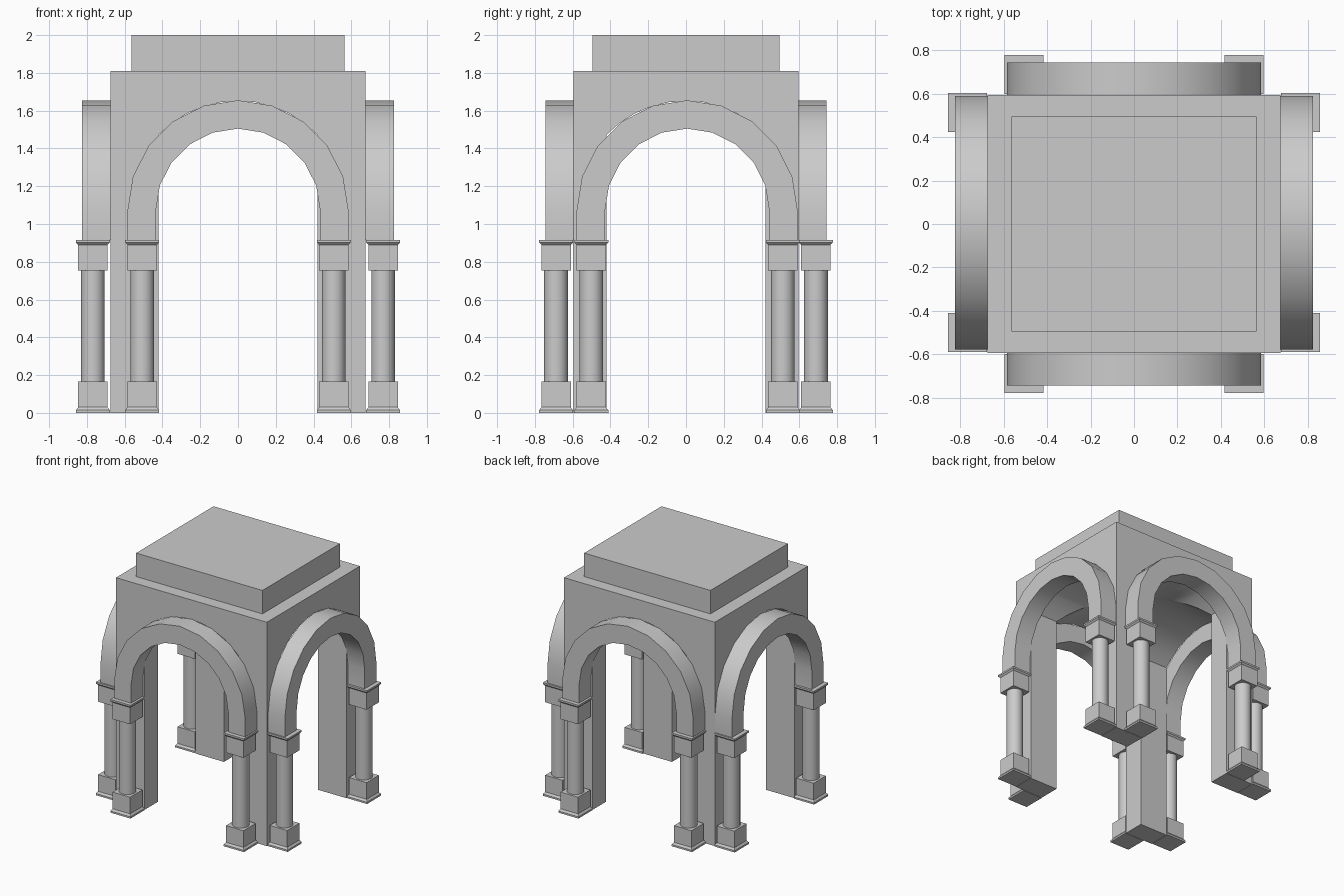
import bpy, math
from mathutils import Matrix

if "Cube" in bpy.data.objects:
    bpy.data.objects.remove(bpy.data.objects["Cube"])

W, D, SPRING = 0.675, 0.595, 1.07   # body half width, half depth, arch centre height


def mesh_object(name, verts, faces, mat=Matrix()):
    me = bpy.data.meshes.new(name)
    me.from_pydata([mat @ Matrix.Translation(v).to_translation() for v in verts], [], faces)
    ob = bpy.data.objects.new(name, me)
    bpy.context.collection.objects.link(ob)
    return ob


def box(name, x, y, z0, z1):
    bpy.ops.mesh.primitive_cube_add(size=1, location=(0, 0, (z0 + z1) / 2))
    ob = bpy.context.object
    ob.name = name
    ob.scale = (2 * x, 2 * y, z1 - z0)
    bpy.ops.object.transform_apply(location=True, scale=True)
    return ob


def smooth(ob):
    bpy.ops.object.select_all(action='DESELECT')
    ob.select_set(True)
    bpy.context.view_layer.objects.active = ob
    bpy.ops.object.shade_smooth_by_angle(angle=math.radians(30))


def arc(r, a0=0.0, n=10):
    return [(r * math.cos(a0 + (math.pi - 2 * a0) * i / n),
             SPRING + r * math.sin(a0 + (math.pi - 2 * a0) * i / n)) for i in range(n + 1)]


def prism(name, prof, y0, y1, mat):
    n = len(prof)
    verts = [(x, y0, z) for x, z in prof] + [(x, y1, z) for x, z in prof]
    faces = [tuple(range(n)), tuple(range(2 * n - 1, n - 1, -1))]
    faces += [(i, i + n, (i + 1) % n + n, (i + 1) % n) for i in range(n)]
    return mesh_object(name, verts, faces, mat)


# Body with two crossing vaulted passages
body = box("arch_body", W, D, 0, 1.81)
r, half = 0.582, 0.42
vault = [(half, -0.1)] + arc(r, math.acos(half / r)) + [(-half, -0.1)]
for k in range(2):
    cutter = prism("vault_cutter", vault[::-1], -1, 1, Matrix.Rotation(k * math.pi / 2, 4, 'Z'))
    bpy.ops.object.select_all(action='DESELECT')
    cutter.select_set(True)
    bpy.context.view_layer.objects.active = cutter
    bpy.ops.object.mode_set(mode='EDIT')
    bpy.ops.mesh.select_all(action='SELECT')
    bpy.ops.mesh.normals_make_consistent(inside=False)
    bpy.ops.object.mode_set(mode='OBJECT')
    bpy.context.view_layer.objects.active = body
    mod = body.modifiers.new("passage", 'BOOLEAN')
    mod.object, mod.operation, mod.solver = cutter, 'DIFFERENCE', 'EXACT'
    bpy.ops.object.modifier_apply(modifier=mod.name)
    bpy.data.objects.remove(cutter)
smooth(body)

# Stepped roof block
box("roof_block", 0.565, 0.495, 1.81, 2.0)


# Raised arch band: outer and inner curve joined into a strip
def arch_band(mat, wall):
    z0 = 0.915
    outer = [(0.585, z0)] + arc(0.585) + [(-0.585, z0)]
    inner = [(0.435, z0)] + arc(0.435) + [(-0.435, z0)]
    verts, faces = [], []
    for (ox, oz), (ix, iz) in zip(outer, inner):
        verts += [(ox, -wall - 0.15, oz), (ox, -wall, oz), (ix, -wall, iz), (ix, -wall - 0.15, iz)]
    n = len(outer)
    for i in range(n - 1):
        for j in range(4):
            k = (j + 1) % 4
            faces.append((4 * i + j, 4 * i + k, 4 * i + 4 + k, 4 * i + 4 + j))
    e = 4 * (n - 1)
    faces += [(3, 2, 1, 0), (e, e + 1, e + 2, e + 3)]
    smooth(mesh_object("arch_band", verts, faces, mat))


# Stack of (half width, z) rings with a given side count
def lathe(name, rings, sides, mat):
    verts, faces = [], []
    grow = math.sqrt(2) if sides == 4 else 1
    for h, z in rings:
        for i in range(sides):
            a = 2 * math.pi * (i + 0.5) / sides
            verts.append((h * grow * math.cos(a), h * grow * math.sin(a), z))
    for l in range(len(rings) - 1):
        for i in range(sides):
            j = (i + 1) % sides
            faces.append((l * sides + i, l * sides + j, (l + 1) * sides + j, (l + 1) * sides + i))
    faces.append(tuple(range(sides - 1, -1, -1)))
    faces.append(tuple(range(len(verts) - sides, len(verts))))
    smooth(mesh_object(name, verts, faces, mat))


def column(mat):
    lathe("column_base", [(0.09, 0), (0.09, 0.014), (0.078, 0.03), (0.078, 0.165)], 4, mat)
    lathe("column_shaft", [(0.063, 0.165), (0.063, 0.755)], 24, mat)
    lathe("column_capital", [(0.078, 0.755), (0.078, 0.89), (0.09, 0.902), (0.09, 0.916)], 4, mat)


# One band and two columns on each of the four sides
for k in range(4):
    wall = W if k % 2 else D
    shift = Matrix.Translation((0, 0.006 if k % 2 else 0, 0))
    mat = shift @ Matrix.Rotation(k * math.pi / 2, 4, 'Z')
    arch_band(mat, wall)
    for s in (-1, 1):
        column(mat @ Matrix.Translation((s * 0.507, -wall - 0.093, 0)))
